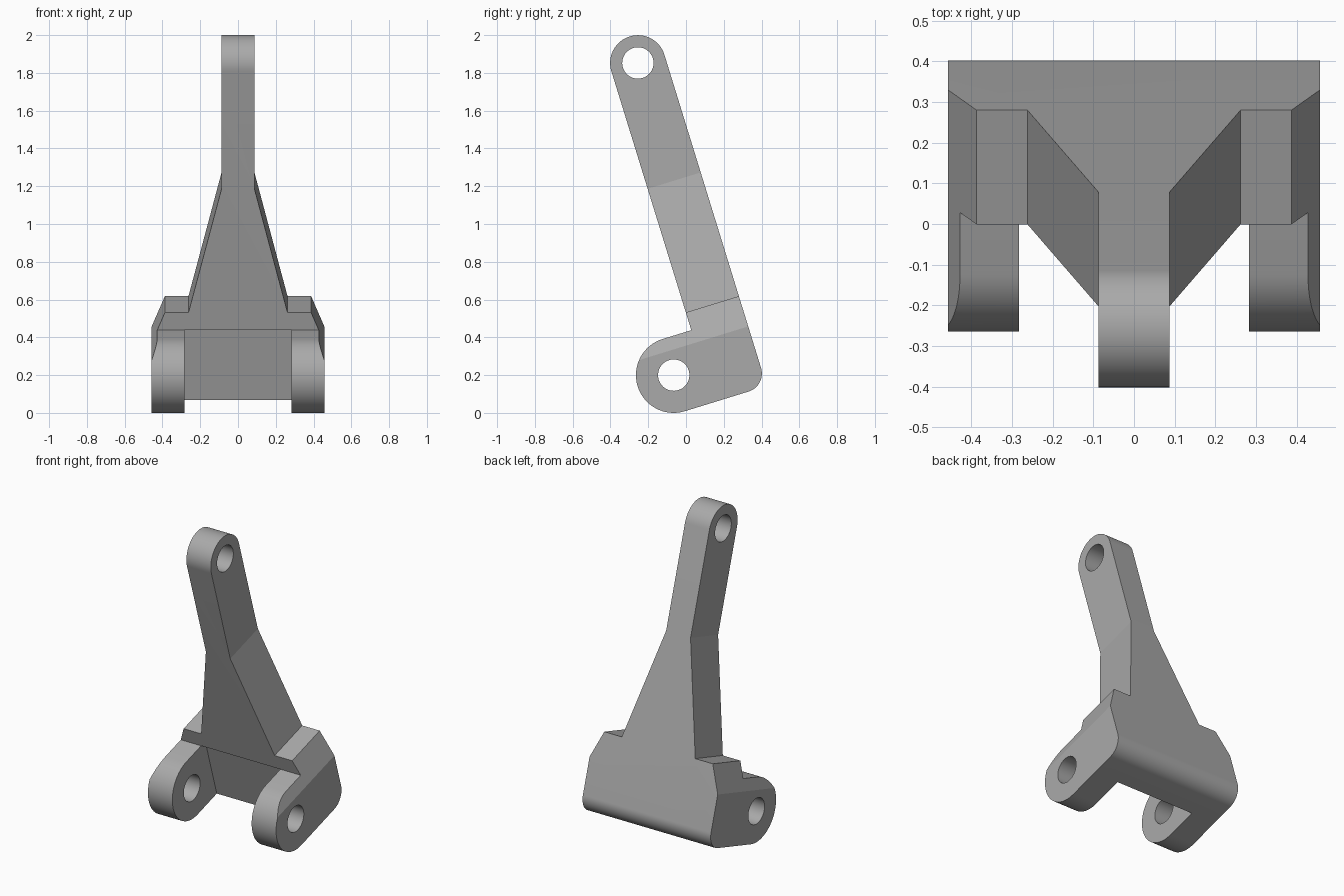
import bpy, bmesh
from math import radians, sin, cos
from mathutils import Matrix, Vector

cube = bpy.data.objects.get("Cube")
if cube:
    bpy.data.objects.remove(cube, do_unlink=True)

# Leaning frame: p runs to the back, q runs up the arm, origin at the lower pin hole
LEAN = Matrix.Translation((0, -0.065, 0.2)) @ Matrix.Rotation(radians(17.15), 4, "X")
PIN, ARM_EYE = (0, 0), (0.306, 1.635)
EYE_R, LUG_R, HOLE_R, CORNER_R = 0.147, 0.2, 0.083, 0.1
FRONT, BACK = ARM_EYE[0] - EYE_R, ARM_EYE[0] + EYE_R

grey = bpy.data.materials.new("grey")
grey.use_nodes = True
colour = (0.4, 0.4, 0.4, 1)
grey.diffuse_color = colour
grey.node_tree.nodes["Principled BSDF"].inputs["Base Color"].default_value = colour


def arc(centre, r, start, end, steps=32):
    return [(centre[0] + r * cos(radians(start + (end - start) * i / steps)),
             centre[1] + r * sin(radians(start + (end - start) * i / steps)))
            for i in range(steps + 1)]


def prism(name, outline, place, direction):
    """Extrude a closed outline, placed by a function, along a direction."""
    bm = bmesh.new()
    face = bm.faces.new([bm.verts.new(place(a, b)) for a, b in outline])
    top = bmesh.ops.extrude_face_region(bm, geom=[face])["geom"]
    bmesh.ops.translate(bm, vec=Vector(direction),
                        verts=[v for v in top if isinstance(v, bmesh.types.BMVert)])
    bmesh.ops.recalc_face_normals(bm, faces=bm.faces)
    bm.transform(LEAN)
    mesh = bpy.data.meshes.new(name)
    bm.to_mesh(mesh)
    bm.free()
    mesh.materials.append(grey)
    obj = bpy.data.objects.new(name, mesh)
    bpy.context.collection.objects.link(obj)
    return obj


def side_prism(name, outline, half):
    return prism(name, outline, lambda p, q: (-half, p, q), (2 * half, 0, 0))


def carve(target, cutter, operation):
    cutter.hide_render = True
    mod = target.modifiers.new(cutter.name, "BOOLEAN")
    mod.operation, mod.solver, mod.object = operation, "EXACT", cutter
    bpy.context.view_layer.objects.active = target
    bpy.ops.object.modifier_apply(modifier=mod.name)
    bpy.data.objects.remove(cutter, do_unlink=True)


# Side profile: lug nose, rounded heel, arm with a round eye
profile = (arc(PIN, LUG_R, 90, 270)
           + arc((BACK - CORNER_R, CORNER_R - LUG_R), CORNER_R, -90, 0, 16)
           + arc(ARM_EYE, EYE_R, 0, 180)
           + [(FRONT, LUG_R)])
bracket = side_prism("lever_bracket", profile, 0.6)

# Front outline: wide base, chamfered shoulders, tapering gusset, narrow arm
half_outline = [(0.457, -0.4), (0.457, 0.13), (0.387, 0.298), (0.262, 0.298),
                (0.087, 0.983), (0.087, 2)]
outline = half_outline + [(-x, q) for x, q in reversed(half_outline)]
carve(bracket, prism("front_outline", outline, lambda x, q: (x, -0.5, q), (0, 1.5, 0)),
      "INTERSECT")

# Slot between the two lugs, slightly recessed under the body
slot = [(-0.5, -0.5), (0.203, -0.5), (0.203, LUG_R), (-0.5, LUG_R)]
carve(bracket, side_prism("lug_slot", slot, 0.283), "DIFFERENCE")

# Pin holes through the lugs and the arm eye
for name, centre in (("lower_hole", PIN), ("upper_hole", ARM_EYE)):
    carve(bracket, side_prism(name, arc(centre, HOLE_R, 0, 360, 48)[:-1], 0.7), "DIFFERENCE")

# Smooth the round surfaces, keep the edges crisp
bpy.ops.object.select_all(action="DESELECT")
bracket.select_set(True)
bpy.context.view_layer.objects.active = bracket
bpy.ops.object.shade_smooth_by_angle(angle=radians(12))
